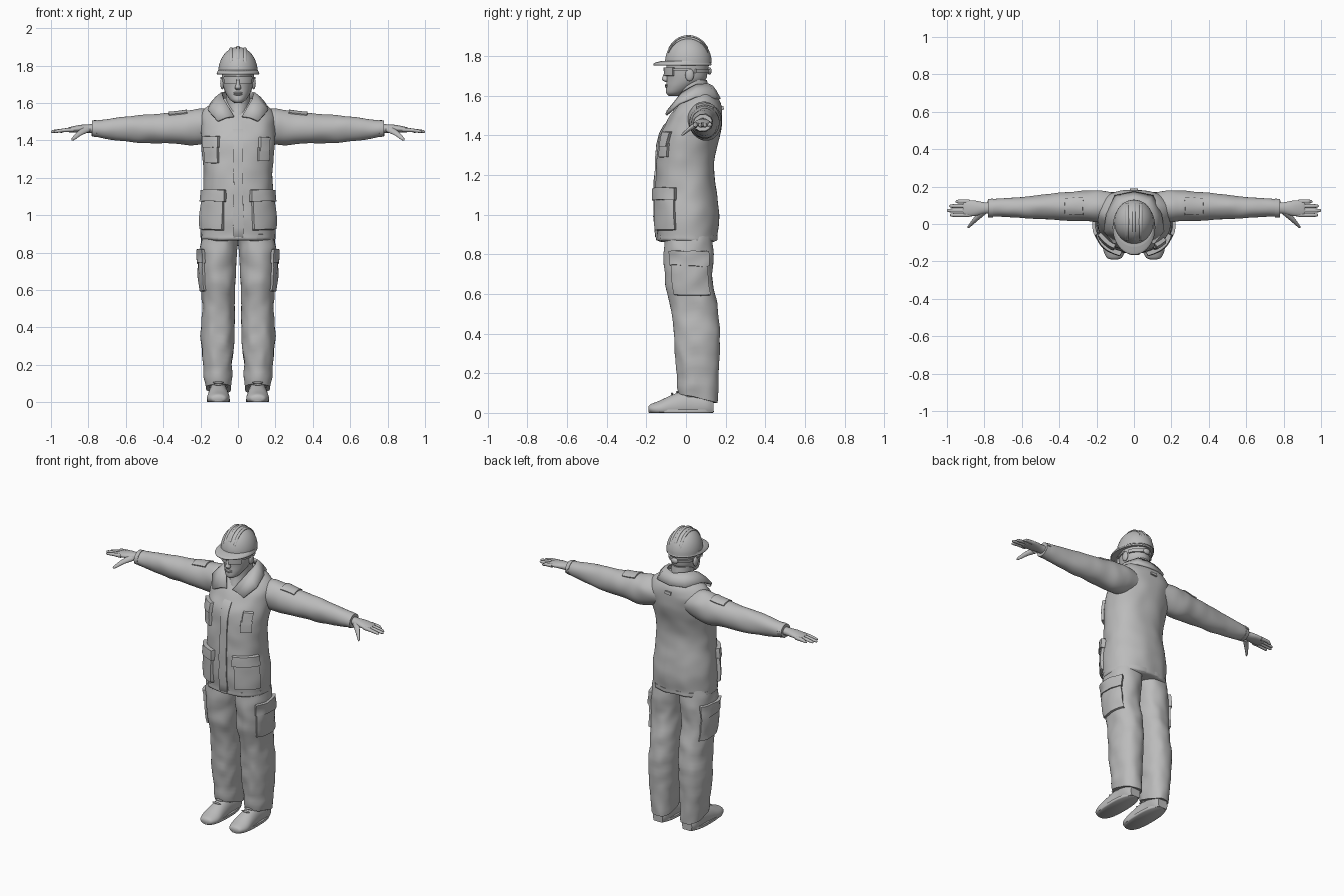
import bpy, bmesh
from math import sin, cos, pi, radians, sqrt, copysign
from mathutils import Vector, Matrix, noise

cube = bpy.data.objects.get("Cube")
if cube:
    bpy.data.objects.remove(cube, do_unlink=True)

# One plain grey for everything
GREY = (0.5, 0.5, 0.5, 1)
grey = bpy.data.materials.new("plain_grey")
grey.use_nodes = True
grey.diffuse_color = GREY
grey.node_tree.nodes["Principled BSDF"].inputs["Base Color"].default_value = GREY


def finish(name, bm, mirror=False, thickness=0):
    """Turn a bmesh into a smooth shaded object."""
    bmesh.ops.recalc_face_normals(bm, faces=bm.faces)
    mesh = bpy.data.meshes.new(name)
    bm.to_mesh(mesh)
    bm.free()
    mesh.materials.append(grey)
    obj = bpy.data.objects.new(name, mesh)
    bpy.context.collection.objects.link(obj)
    bpy.ops.object.select_all(action='DESELECT')
    obj.select_set(True)
    bpy.context.view_layer.objects.active = obj
    bpy.ops.object.shade_smooth_by_angle(angle=radians(45))
    if mirror:
        obj.modifiers.new("Mirror", 'MIRROR')
    if thickness:
        solid = obj.modifiers.new("Solidify", 'SOLIDIFY')
        solid.thickness = thickness
        solid.offset = 0
    return obj


def dense(sections, steps=6):
    """Spline through cross-sections (position, centre a, centre b, radius a, radius b)."""
    rows = [Vector(s) for s in sections]
    out = []
    for i in range(len(rows) - 1):
        p0, p1 = rows[max(i - 1, 0)], rows[i]
        p2, p3 = rows[i + 1], rows[min(i + 2, len(rows) - 1)]
        for k in range(steps):
            t = k / steps
            out.append(0.5 * (2 * p1 + (p2 - p0) * t + (2 * p0 - 5 * p1 + 4 * p2 - p3) * t ** 2
                              + (3 * p1 - p0 - 3 * p2 + p3) * t ** 3))
    return out + [rows[-1]]


def section_at(rows, t):
    for r, q in zip(rows, rows[1:]):
        if r[0] <= t <= q[0]:
            return r.lerp(q, (t - r[0]) / max(q[0] - r[0], 1e-6))
    return rows[-1] if t > rows[-1][0] else rows[0]


def point(row, ang, axis, power, offset=0):
    t, a, b, ra, rb = row
    u = a + (ra + offset) * copysign(abs(cos(ang)) ** (2 / power), cos(ang))
    v = b + (rb + offset) * copysign(abs(sin(ang)) ** (2 / power), sin(ang))
    return Vector({'x': (t, u, v), 'y': (u, t, v), 'z': (u, v, t)}[axis])


def skin(bm, grid, closed=False):
    rows = [[bm.verts.new(p) for p in row] for row in grid]
    n = len(rows[0])
    for r, q in zip(rows, rows[1:]):
        for j in range(n if closed else n - 1):
            k = (j + 1) % n
            bm.faces.new((r[j], r[k], q[k], q[j]))
    if closed:
        bm.faces.new(rows[0])
        bm.faces.new(rows[-1])


def loft(name, sections, axis='z', mirror=False, warp=None, power=2, sides=32):
    rows = dense(sections)
    warp = warp or (lambda p: p)
    bm = bmesh.new()
    skin(bm, [[warp(point(r, 2 * pi * j / sides, axis, power)) for j in range(sides)]
              for r in rows], closed=True)
    return finish(name, bm, mirror)


def patch(name, sections, ang, span, depth, axis='z', mirror=False, warp=None, power=2):
    """Raised pad that follows a lofted surface, such as a pocket or flap."""
    rows = dense(sections)
    warp = warp or (lambda p: p)
    stops = [0, 0.03] + [i / 10 for i in range(1, 10)] + [0.97, 1]
    grid = []
    for v in stops:
        row = section_at(rows, span[0] + (span[1] - span[0]) * v)
        line = []
        for u in stops:
            edge = u in (0, 1) or v in (0, 1)
            a = radians(ang[0] + (ang[1] - ang[0]) * u)
            line.append(warp(point(row, a, axis, power, -0.008 if edge else depth)))
        grid.append(line)
    bm = bmesh.new()
    skin(bm, grid)
    return finish(name, bm, mirror)


def ball(name, centre, size, mirror=False):
    bm = bmesh.new()
    bmesh.ops.create_uvsphere(bm, u_segments=20, v_segments=12, radius=1,
                              matrix=Matrix.Translation(centre) @ Matrix.Diagonal((*size, 1)))
    return finish(name, bm, mirror)


def cloth(p):
    return p + 0.006 * noise.noise_vector(p * 11)


def trouser_cloth(p):
    q = p + 0.009 * noise.noise_vector(p * 13)
    q.z -= (p.y - 0.06) * 0.25 * max(0, 0.2 - p.z) / 0.13
    return q


def on_ground(p):
    return Vector((p.x, p.y, max(p.z, 0.002)))


# Jacket body with pockets, flaps and front placket
torso = [(.865, 0, .005, .185, .138), (.875, 0, .005, .2, .152), (.905, 0, .005, .2, .154),
         (1, 0, .005, .2, .163), (1.1, 0, 0, .19, .156), (1.2, 0, -.005, .184, .148),
         (1.3, 0, 0, .19, .146), (1.4, 0, .02, .198, .152), (1.47, 0, .043, .2, .138),
         (1.53, 0, .06, .196, .122), (1.58, 0, .072, .16, .095), (1.625, 0, .075, .09, .055)]
coat = dict(warp=cloth, power=2.2)
loft("jacket_body", torso, sides=64, **coat)
patch("front_placket", torso, (-96, -83), (.87, 1.47), .008, **coat)
patch("hem_seam", torso, (-270, 90), (.87, .9), .004, **coat)
patch("lower_pocket", torso, (-70, -18), (.92, 1.1), .016, mirror=True, **coat)
patch("lower_pocket_flap", torso, (-73, -16), (1.07, 1.14), .024, mirror=True, **coat)
patch("right_chest_pocket", torso, (208, 241), (1.28, 1.4), .014, **coat)
patch("right_chest_flap", torso, (207, 243), (1.36, 1.42), .02, **coat)
patch("left_chest_pocket", torso, (-60, -36), (1.29, 1.36), .014, **coat)
patch("left_chest_flap", torso, (-58, -38), (1.34, 1.42), .02, **coat)
patch("back_loop", torso, (85, 95), (1.53, 1.55), .01, **coat)

# Sleeves with shoulder pads and cuffs
sleeve = [(.1, .095, 1.482, .07, .075), (.19, .095, 1.476, .084, .094), (.25, .096, 1.468, .083, .094),
          (.32, .096, 1.466, .078, .085), (.45, .093, 1.463, .068, .078), (.58, .09, 1.46, .058, .067),
          (.7, .087, 1.462, .049, .053), (.78, .085, 1.463, .043, .039)]
loft("sleeve", sleeve, 'x', mirror=True, warp=cloth, sides=40)
patch("sleeve_pocket", sleeve, (55, 125), (.27, .37), .006, 'x', mirror=True, warp=cloth)
patch("sleeve_cuff", sleeve, (0, 360), (.755, .782), .004, 'x', mirror=True, warp=cloth)

# Hands
loft("palm", [(.76, .085, 1.463, .03, .025), (.8, .085, 1.463, .031, .023), (.85, .084, 1.462, .041, .02),
              (.9, .084, 1.457, .043, .014), (.915, .084, 1.456, .036, .009)], 'x', mirror=True)
for i, (finger, tip) in enumerate([("index", .985), ("middle", 1), ("ring", .988), ("little", .955)]):
    y = .048 + .024 * i
    loft(finger + "_finger", [(.88, y, 1.457, .011, .012), (.93, y, 1.454, .011, .01),
                              (tip - .012, y, 1.448, .009, .008), (tip, y, 1.446, .003, .003)],
         'x', mirror=True, sides=12)
loft("thumb", [(-.022, .886, 1.403, .004, .004), (-.01, .878, 1.411, .01, .009),
               (.02, .85, 1.435, .017, .012), (.055, .815, 1.456, .025, .016)], 'y', mirror=True, sides=16)

# Trousers with side pockets
leg = [(.075, .105, .06, .07, .1), (.2, .108, .058, .08, .107), (.35, .11, .055, .089, .115),
       (.5, .103, .045, .087, .12), (.65, .107, .02, .093, .118), (.75, .107, .014, .098, .121),
       (.85, .1, .014, .1, .124), (.93, .095, .01, .095, .12)]
trousers = dict(mirror=True, warp=trouser_cloth, power=2.2)
loft("trouser_leg", leg, sides=48, **trousers)
patch("thigh_pocket", leg, (-46, 46), (.59, .8), .012, **trousers)
patch("thigh_pocket_flap", leg, (-48, 48), (.74, .82), .018, **trousers)

# Shoes
loft("shoe_upper", [(-.19, .105, .02, .015, .01), (-.178, .105, .02, .042, .024), (-.13, .105, .02, .06, .043),
                    (-.06, .105, .03, .056, .065), (.02, .105, .04, .05, .075), (.1, .105, .04, .05, .07),
                    (.14, .105, .03, .035, .05)], 'y', mirror=True, warp=on_ground)
loft("shoe_sole", [(0, .105, -.025, .058, .16), (.005, .105, -.025, .062, .165),
                   (.018, .105, -.025, .061, .164)], mirror=True, power=2.5)
loft("shoe_cuff", [(.08, .105, .045, .048, .07), (.1, .105, .045, .055, .078),
                   (.115, .105, .045, .05, .07)], mirror=True)
for i in range(3):
    ball(f"lace_{i + 1}", (.105, -.07 + .026 * i, .096 + .009 * i), (.03, .006, .006), mirror=True)

# Neck and collar
loft("neck", [(1.47, 0, .01, .03, .09), (1.54, 0, .03, .055, .085), (1.6, 0, .038, .064, .078),
              (1.68, 0, .03, .064, .076)])
fold = [(0, .13, 1.64), (.06, .11, 1.65), (.085, .05, 1.645), (.075, -.015, 1.61), (.022, -.085, 1.52)]
edge = [(0, .17, 1.575), (.1, .15, 1.58), (.145, .05, 1.587), (.16, -.035, 1.552), (.108, -.1, 1.495)]
bm = bmesh.new()
skin(bm, [[Vector(p) + Vector((0, 0, .008)) for p in line] for line in
          (fold, [Vector(a).lerp(Vector(b), .5) + Vector((0, 0, .006)) for a, b in zip(fold, edge)], edge)])
finish("collar", bm, mirror=True, thickness=.012)

# Head and face
head = [(1.6, 0, -.06, .018, .028), (1.615, 0, -.05, .04, .05), (1.645, 0, -.025, .061, .075),
        (1.68, 0, 0, .076, .098), (1.72, 0, .005, .083, .104), (1.78, 0, .01, .086, .107), (1.83, 0, .01, .07, .09)]
loft("head", head)
loft("nose", [(1.67, 0, -.097, .011, .009), (1.682, 0, -.104, .017, .018), (1.7, 0, -.101, .011, .015),
              (1.74, 0, -.094, .008, .008)], sides=16)
for lip, z in (("upper_lip", 1.654), ("lower_lip", 1.646)):
    ball(lip, (0, -.096, z), (.024, .011, .006))
ball("chin", (0, -.078, 1.615), (.024, .02, .016))
ball("ear", (.083, .018, 1.705), (.012, .022, .032), mirror=True)
patch("glasses_lens", head, (-87, -38), (1.7, 1.744), .012, mirror=True)
patch("glasses_arm", head, (-42, 8), (1.727, 1.738), .009, mirror=True)
patch("glasses_bridge", head, (-95, -85), (1.725, 1.744), .014)

# Hard hat with brim, ridges and rear strap
arc = [i * pi / 16 for i in range(8)] + [1.5]
loft("helmet_dome", [(1.765 + .134 * sin(a), 0, .012, .105 * cos(a), .118 * cos(a)) for a in arc], sides=48)
loft("helmet_brim", [(1.752, 0, -.018, .11, .143), (1.758, 0, -.018, .114, .147),
                     (1.766, 0, -.016, .111, .142), (1.776, 0, .002, .106, .122)], sides=48)
for ridge, x in (("centre_ridge", 0), ("left_ridge", .036), ("right_ridge", -.036)):
    path = [-.088 + .02 * i for i in range(11)]
    loft(ridge, [(y, x, 1.765 + .134 * sqrt(1 - (x / .105) ** 2 - ((y - .012) / .118) ** 2), .009, .007)
                 for y in path], 'y', sides=12)
patch("helmet_strap", head, (20, 160), (1.715, 1.735), .01)
ball("strap_knob", (0, .118, 1.725), (.024, .012, .018))
